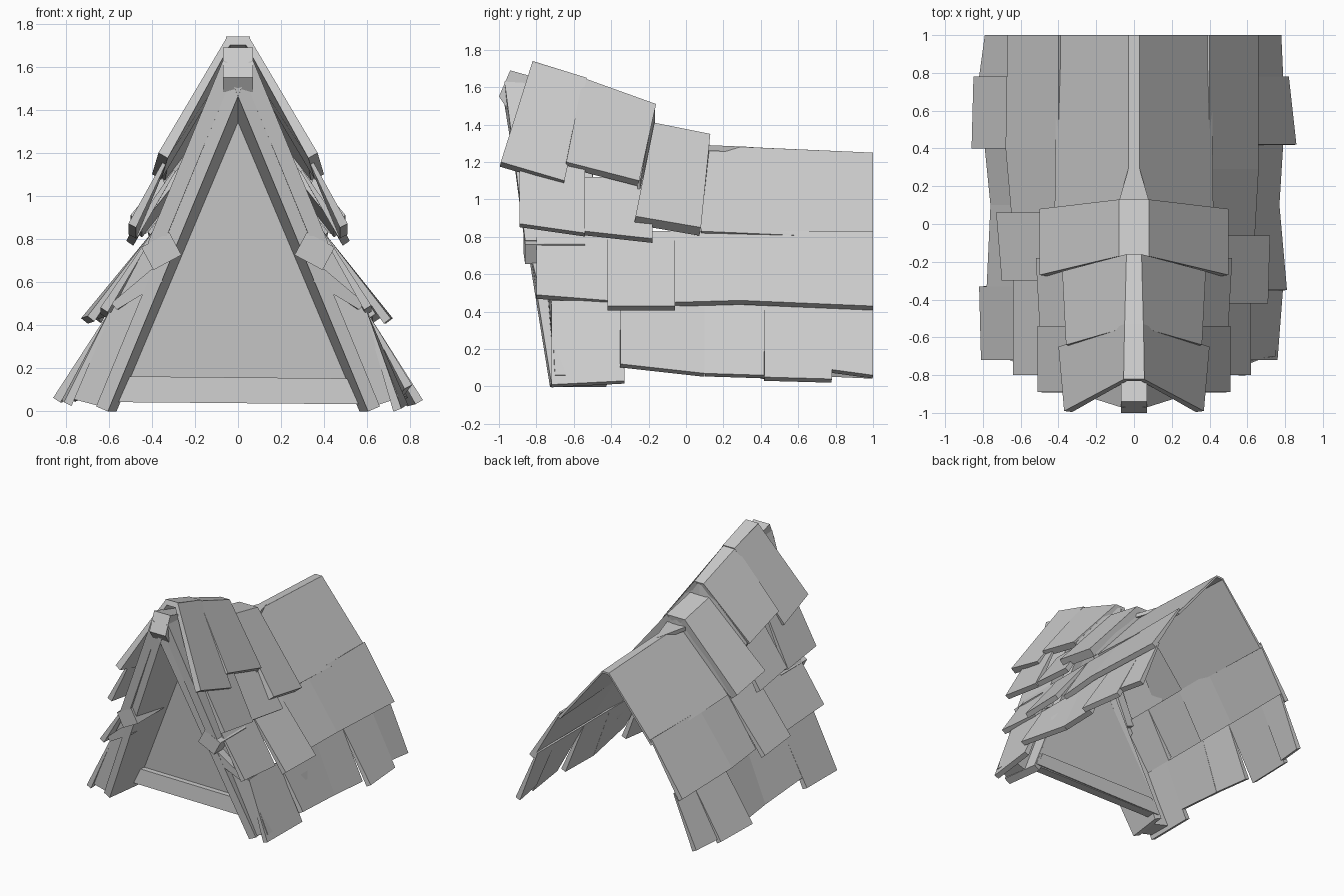
import bpy
import bmesh
from mathutils import Vector

default_cube = bpy.data.objects.get("Cube")
if default_cube:
    bpy.data.objects.remove(default_cube, do_unlink=True)

# One flat grey for the whole roof
grey = bpy.data.materials.new("weathered_grey")
grey.use_nodes = True
colour = (0.6, 0.6, 0.6, 1)
grey.diffuse_color = colour
shader = next(n for n in grey.node_tree.nodes if n.type == "BSDF_PRINCIPLED")
shader.inputs["Base Color"].default_value = colour


def add_solid(name, near_points, far_points):
    """Solid joining two outlines that have the same number of points."""
    bm = bmesh.new()
    near = [bm.verts.new(point) for point in near_points]
    far = [bm.verts.new(point) for point in far_points]
    count = len(near)
    bm.faces.new(near)
    bm.faces.new(list(reversed(far)))
    for i in range(count):
        j = (i + 1) % count
        bm.faces.new((near[i], far[i], far[j], near[j]))
    bmesh.ops.recalc_face_normals(bm, faces=bm.faces)
    mesh = bpy.data.meshes.new(name)
    bm.to_mesh(mesh)
    bm.free()
    mesh.materials.append(grey)
    part = bpy.data.objects.new(name, mesh)
    bpy.context.collection.objects.link(part)
    return part


def add_prism(name, outline, offset):
    """Outline swept along an offset."""
    near = [Vector(point) for point in outline]
    add_solid(name, near, [point + Vector(offset) for point in near])


def add_slab(name, corners, top_thickness, low_thickness):
    """Board: top front, low front, low back, top back; it thickens downward."""
    outer = [Vector(corner) for corner in corners]
    a, b, c, d = outer
    normal = (c - a).cross(d - b).normalized()
    if normal.z > 0:
        normal.negate()
    depths = (top_thickness, low_thickness, low_thickness, top_thickness)
    inner = [point + normal * depth for point, depth in zip(outer, depths)]
    add_solid(name, outer, inner)


def mirror(points, side):
    return [(side * x, y, z) for x, y, z in points]


SIDES = (("left", 1), ("right", -1))


def add_pair(name, corners, top_thickness, low_thickness):
    """The same board on both slopes of the roof."""
    for label, side in SIDES:
        add_slab(f"{label}_{name}", mirror(corners, side),
                 top_thickness, low_thickness)


def add_course(name, side, top_x, top_z, tiles):
    """Row of tiles: front y, back y, lower x and lower z at both ends."""
    for number, tile in enumerate(tiles, start=1):
        front, back, x_front, x_back, z_front, z_back = tile
        corners = ((top_x, front, top_z), (x_front, front, z_front),
                   (x_back, back, z_back), (top_x, back, top_z))
        add_slab(f"{name}_tile_{number}", mirror(corners, side), 0.012, 0.04)


# Eaves courses, which differ a little from side to side
add_course("left_eaves", 1, 0.6, 0.46, [
    (-.72, -.33, .76, .79, .01, .03),
    (-.35, .1, .81, .77, .12, .07),
    (.1, .42, .77, .79, .07, .06),
    (.42, .78, .86, .82, .05, .04),
    (.78, 1, .79, .78, .09, .06),
])
add_course("right_eaves", -1, 0.6, 0.46, [
    (-.72, -.33, .81, .82, .04, .05),
    (-.33, .1, .78, .76, .12, .07),
    (.1, .4, .76, .79, .07, .06),
    (.4, .78, .86, .85, .06, .06),
    (.78, 1, .82, .79, .07, .06),
])

# Lower courses
add_course("left_lower", 1, 0.4, 0.83, [
    (-.8, -.42, .62, .62, .49, .46),
    (-.42, -.06, .71, .72, .43, .43),
    (-.06, .29, .64, .66, .45, .46),
    (.29, 1, .66, .66, .46, .43),
])
add_course("right_lower", -1, 0.4, 0.83, [
    (-.8, -.3, .64, .64, .48, .45),
    (-.3, .06, .7, .73, .44, .43),
    (.06, .4, .65, .68, .46, .45),
    (.4, 1, .68, .67, .45, .43),
])

# Middle courses tucked under the peak
for label, side in SIDES:
    add_course(f"{label}_middle_front", side, 0.31, 1.23, [
        (-.89, -.54, .51, .51, .87, .82)])
    add_course(f"{label}_middle_rear", side, 0.3, 1.12, [
        (-.54, -.18, .5, .52, .83, .79)])

# Upper boards: raised peak in front, saddle board, then the long rear board
add_pair("peak_front_board", (
    (.05, -.82, 1.74), (.37, -.99, 1.2), (.4, -.65, 1.1), (.05, -.53, 1.65)), .03, .05)
add_pair("peak_rear_board", (
    (.05, -.55, 1.65), (.36, -.64, 1.2), (.38, -.25, 1.1), (.04, -.16, 1.51)), .03, .05)
add_pair("saddle_board", (
    (.08, -.17, 1.41), (.5, -.27, .91), (.5, .08, .85), (.08, .13, 1.35)), .05, .07)
add_pair("rear_board", (
    (.03, .08, 1.29), (.42, .08, .83), (.41, 1, .79), (.03, 1, 1.25)), .012, .02)


def add_cap(name, front, back, thickness):
    """Flat strip on the ridge; each end is half width, y and height."""
    (w, y, z), (v, u, t) = front, back
    add_slab(name, ((-w, y, z), (w, y, z), (v, u, t), (-v, u, t)),
             thickness, thickness)


# Ridge caps
add_cap("peak_front_cap", (.055, -.82, 1.74), (.05, -.53, 1.65), .04)
add_cap("peak_rear_cap", (.05, -.55, 1.65), (.04, -.16, 1.51), .04)
add_cap("saddle_cap", (.08, -.17, 1.41), (.08, .13, 1.35), .04)
add_cap("saddle_point", (.08, .12, 1.29), (.01, .36, 1.28), .03)
add_cap("rear_cap", (.03, .1, 1.29), (.03, 1, 1.25), .015)

# Risers closing the steps behind the peak and behind the saddle
for label, side in SIDES:
    add_prism(f"{label}_peak_riser", mirror((
        (0, -.18, 1.5), (.04, -.18, 1.5), (.36, -.26, 1.1),
        (.34, -.26, 1.05), (.07, -.18, 1.38), (0, -.18, 1.38)), side), (0, .015, 0))
    add_prism(f"{label}_saddle_riser", mirror((
        (0, .11, 1.34), (.08, .11, 1.34), (.48, .06, .87),
        (.43, .06, .82), (.04, .11, 1.27), (0, .11, 1.27)), side), (0, .015, 0))

# Ridge beam with a chamfered end
add_prism("ridge_beam", (
    (-.07, -1, 1.55), (-.07, -.94, 1.69), (-.07, -.55, 1.58),
    (-.07, -.55, 1.42), (-.07, -.94, 1.46)), (0.14, 0, 0))

# Rafters framing the opening, splayed toward the front
add_pair("rafter", (
    (.02, -.97, 1.57), (.66, -.72, .02), (.62, -.42, .02), (.02, -.52, 1.44)), .06, .06)
add_pair("inner_rafter", (
    (.07, -.97, 1.63), (.42, -.86, .78), (.42, -.5, .78), (.07, -.5, 1.6)), .07, .07)

# Gable ends closing the space between the rafters and the tiles
for label, side, foot_x in (("left", 1, .75), ("right", -1, .79)):
    add_prism(f"{label}_gable_end", mirror((
        (.6, -.7, .01), (foot_x, -.7, .06), (.6, -.72, .44),
        (.41, -.76, .8), (.33, -.76, .72)), side), (0, 0.18, 0))

# Purlin ends poking out on each side
add_pair("purlin_end", (
    (.32, -.87, .83), (.45, -.86, .76), (.45, -.54, .76), (.32, -.54, .83)), .12, .12)
add_pair("lower_purlin_end", (
    (.4, -.82, .66), (.59, -.78, .5), (.57, -.6, .5), (.4, -.6, .66)), .08, .04)

# Front wall leaning out from the foot of the frame, and its sill
add_prism("front_wall", (
    (-.6, -.44, .04), (.6, -.44, .04), (0, -.56, 1.48)), (0, 0.02, 0))
add_prism("sill", (
    (-.56, -.5, .04), (.58, -.5, .03), (.54, -.49, .15), (-.53, -.49, .16)),
    (0, 0.07, 0))
